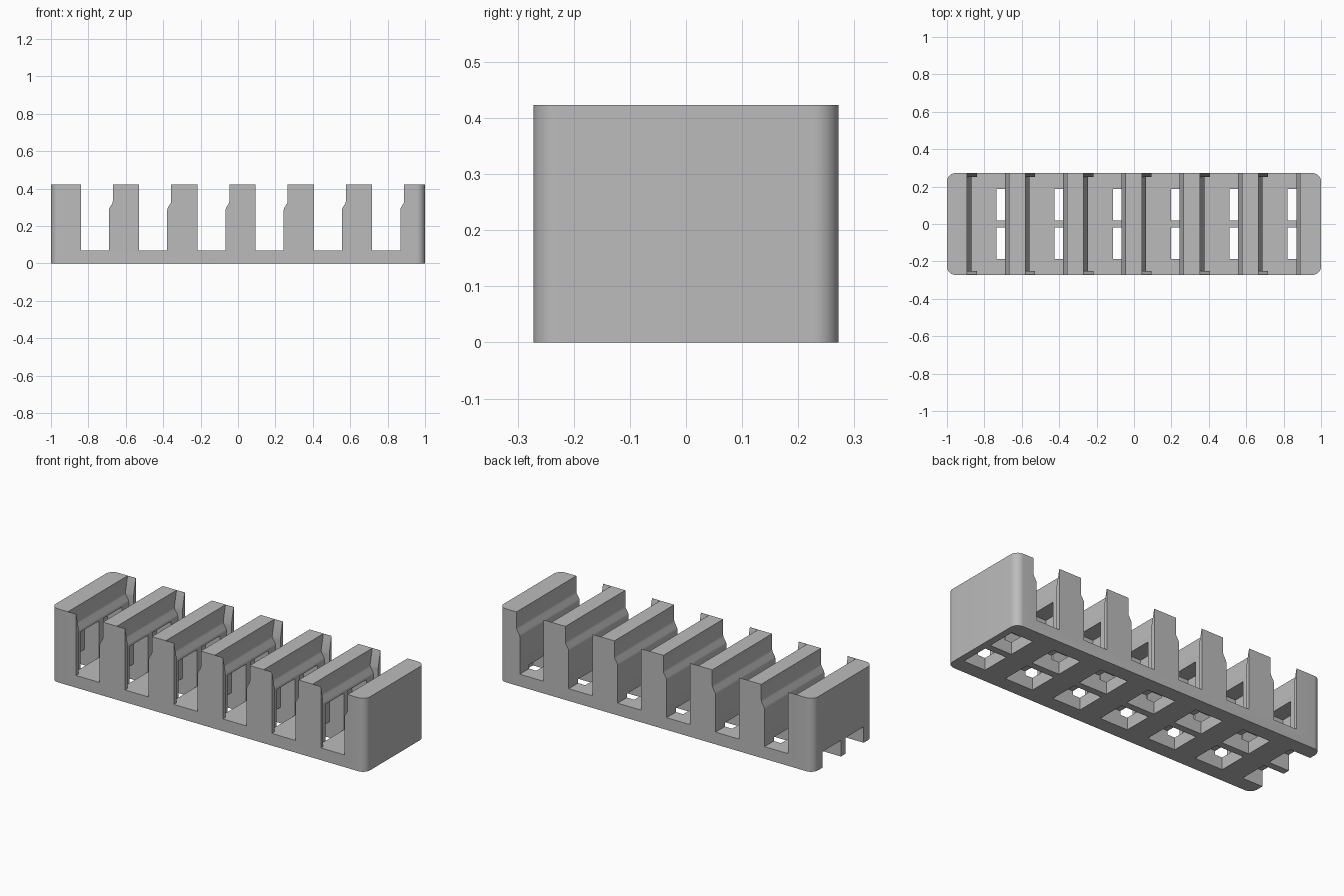
import bpy
import bmesh
from math import radians

if "Cube" in bpy.data.objects:
    bpy.data.objects.remove(bpy.data.objects["Cube"])

HALF_Y, TOP, FLOOR, PITCH, WALLS = 0.272, 0.423, 0.07, 0.3115, 7
# Soft step shared by the wall profiles: (height, fraction)
STEP = [(0.285, 0), (0.297, 0.12), (0.322, 0.88), (0.334, 1)]

grey = bpy.data.materials.new("light grey")
grey.use_nodes = True
grey.diffuse_color = (0.5, 0.5, 0.5, 1)
grey.node_tree.nodes["Principled BSDF"].inputs["Base Color"].default_value = (0.5, 0.5, 0.5, 1)


def loft(bm, rings):
    """Closed skin through matching rings of points."""
    loops = [[bm.verts.new(p) for p in ring] for ring in rings]
    n = len(loops[0])
    for a, b in zip(loops, loops[1:]):
        for i in range(n):
            bm.faces.new((a[i], a[(i + 1) % n], b[(i + 1) % n], b[i]))
    bm.faces.new(loops[0])
    bm.faces.new(loops[-1])


def rect(x0, x1, y0, y1, z):
    return [(x0, y0, z), (x1, y0, z), (x1, y1, z), (x0, y1, z)]


def box(bm, x0, x1, y0, y1, z0, z1):
    loft(bm, [rect(x0, x1, y0, y1, z) for z in (z0, z1)])


def finish(name, bm):
    bmesh.ops.recalc_face_normals(bm, faces=bm.faces)
    mesh = bpy.data.meshes.new(name)
    bm.to_mesh(mesh)
    bm.free()
    obj = bpy.data.objects.new(name, mesh)
    bpy.context.scene.collection.objects.link(obj)
    return obj


def left(k):
    return -1.0015 + PITCH * k


def right(k):
    return -0.84 + PITCH * k


# Solid block with rounded upright corners
bm = bmesh.new()
box(bm, -1, 1, -HALF_Y, HALF_Y, 0, TOP)
upright = [e for e in bm.edges if abs(e.verts[0].co.z - e.verts[1].co.z) > 0.1]
bmesh.ops.bevel(bm, geom=upright, offset=0.045, segments=10, profile=0.5, affect='EDGES')
rack = finish("slotted_rack", bm)
rack.data.materials.append(grey)

slots, recesses, hollows, channels = (bmesh.new() for _ in range(4))
for k in range(WALLS):
    if k < WALLS - 1:
        # Slot between two walls, with a wider mouth
        r, l = right(k), left(k + 1)
        profile = [(r, FLOOR), (l, FLOOR)] + [(l + 0.021 * t, z) for z, t in STEP]
        profile += [(l + 0.021, 0.5), (r, 0.5)]
        loft(slots, [[(x, y, z) for x, z in profile] for y in (-0.4, 0.4)])

        # Funnel-shaped recess between the end flanges
        rings = []
        for z, t in [(FLOOR, 0)] + STEP + [(0.43, 1)]:
            y = 0.25 + 0.022 * max(0, z - 0.334) / 0.096
            rings.append(rect(r - 0.03 - 0.022 * t, r + 0.06, -y, y, z))
        loft(recesses, rings)

    for y0, y1 in ((-0.187, -0.02), (0.02, 0.187)):
        # Hollow behind each window, open underneath
        if k < WALLS - 1:
            box(hollows, left(k) + 0.04, right(k) + 0.01, y0, y1, FLOOR + 0.001, 0.28)
        # Low channel through the floor and under the wall
        end = min(right(k) - 0.03, 0.96)
        box(channels, left(k) - 0.046, end, y0, y1, -0.1, 0.092)

cutters = [finish(n, b) for n, b in (("slot_cutter", slots), ("recess_cutter", recesses),
                                     ("hollow_cutter", hollows), ("channel_cutter", channels))]
for c in cutters:
    c.hide_render = True
    mod = rack.modifiers.new(c.name, 'BOOLEAN')
    mod.operation = 'DIFFERENCE'
    mod.solver = 'EXACT'
    mod.object = c

# Bake the cuts and drop the cutters
deps = bpy.context.evaluated_depsgraph_get()
baked = bpy.data.meshes.new_from_object(rack.evaluated_get(deps))
rack.modifiers.clear()
rack.data = baked
for c in cutters:
    bpy.data.objects.remove(c)

bpy.ops.object.select_all(action='DESELECT')
rack.select_set(True)
bpy.context.view_layer.objects.active = rack
bpy.ops.object.shade_smooth_by_angle(angle=radians(30))
